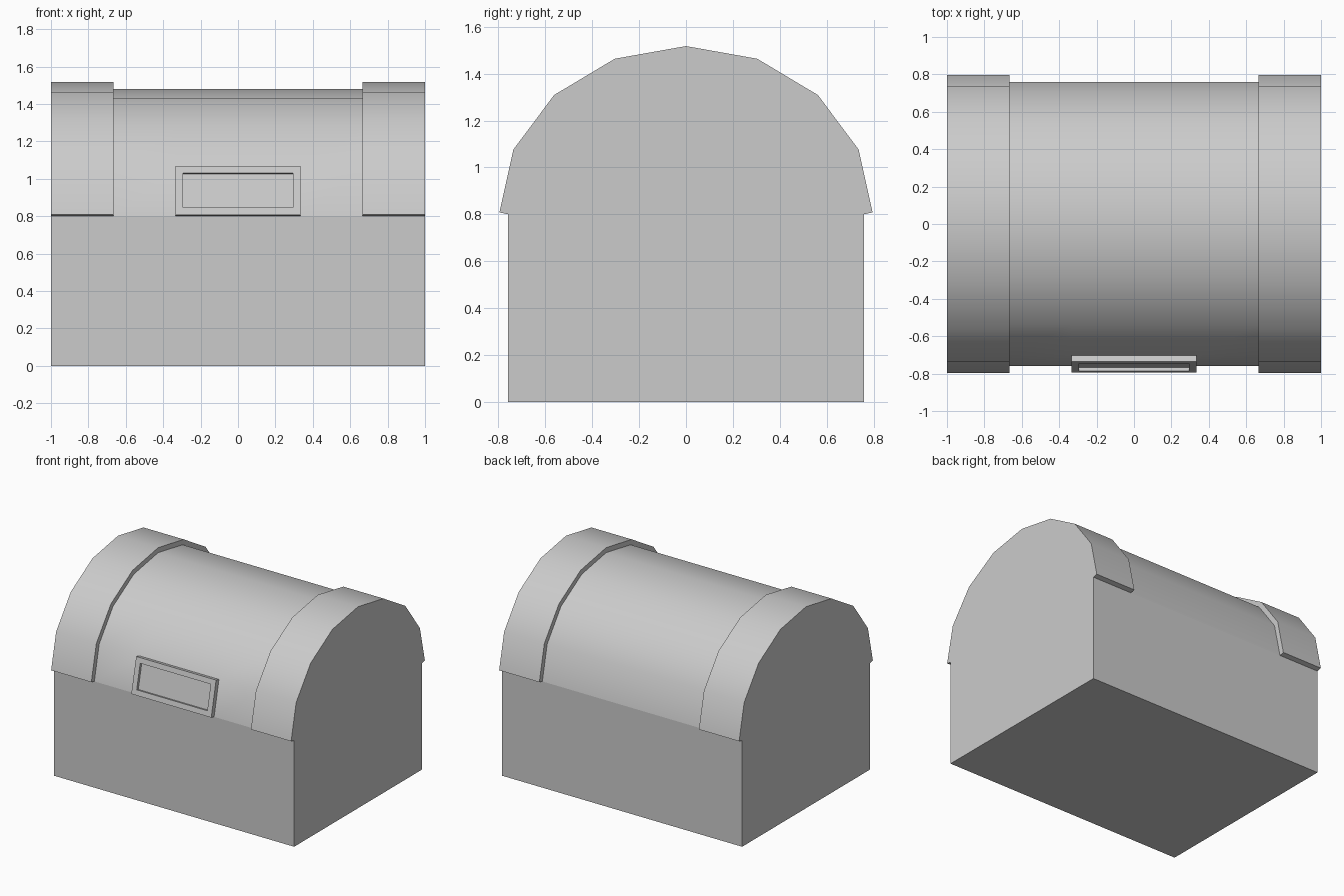
import bpy, bmesh, math
from mathutils import Vector

if "Cube" in bpy.data.objects:
    bpy.data.objects.remove(bpy.data.objects["Cube"])

W, D, H, RISE = 1.0, 0.76, 0.80, 0.68   # half width, half depth, base height, lid rise
SEG = 8


def finish(name, bm):
    me = bpy.data.meshes.new(name)
    bm.to_mesh(me)
    bm.free()
    ob = bpy.data.objects.new(name, me)
    bpy.context.collection.objects.link(ob)
    return ob


def raise_faces(bm, faces, d):
    """Extrude a face region by an even distance d and return the new faces."""
    bm.normal_update()
    move = {}
    for v in {v for f in faces for v in f.verts}:
        ns = [f.normal for f in v.link_faces if f in faces]
        n = sum(ns, Vector()).normalized()
        move[v.co.to_tuple(5)] = n * (d / n.dot(ns[0]))
    geom = bmesh.ops.extrude_face_region(bm, geom=faces)["geom"]
    for v in geom:
        if isinstance(v, bmesh.types.BMVert):
            v.co += move[v.co.to_tuple(5)]
    old = [f for f in faces if f.is_valid]
    if old:
        bmesh.ops.delete(bm, geom=old, context='FACES_ONLY')
    return [g for g in geom if isinstance(g, bmesh.types.BMFace)]


# Base box, open where the lid sits
bm = bmesh.new()
bmesh.ops.create_cube(bm, size=1)
for v in bm.verts:
    v.co = (v.co.x * 2 * W, v.co.y * 2 * D, (v.co.z + 0.5) * H)
bm.normal_update()
bmesh.ops.delete(bm, geom=[f for f in bm.faces if f.normal.z > 0.5], context='FACES_ONLY')
finish("chest_base", bm)

# Domed lid: faceted arch swept through the section lines
bm = bmesh.new()
xs = [-W, -0.665, -0.333, 0.333, 0.665, W]
arch = [(-D * math.cos(math.pi * k / SEG), H + RISE * math.sin(math.pi * k / SEG))
        for k in range(SEG + 1)]
rows = [[bm.verts.new((x, y, z)) for y, z in arch] for x in xs]
cols = []
for a, b in zip(rows, rows[1:]):
    cols.append([bm.faces.new((a[k], b[k], b[k + 1], a[k + 1])) for k in range(SEG)])
bm.faces.new(rows[0])
bm.faces.new(rows[-1][::-1])
floor = bm.faces.new([r[0] for r in rows] + [r[-1] for r in reversed(rows)])
bmesh.ops.recalc_face_normals(bm, faces=bm.faces[:])
bmesh.ops.delete(bm, geom=[floor], context='FACES_ONLY')

# Lock plate with a recessed panel on the front
plate = cols[2][0]
top = raise_faces(bm, [plate], 0.035)
bm.normal_update()
bmesh.ops.inset_individual(bm, faces=top, thickness=0.055)
raise_faces(bm, top, -0.02)

# Raised bands at both ends
for c in (cols[0], cols[4]):
    raise_faces(bm, c, 0.037)
bmesh.ops.recalc_face_normals(bm, faces=bm.faces[:])
lid = finish("chest_lid", bm)

# Smooth arch, crisp band and plate edges
bpy.context.view_layer.objects.active = lid
lid.select_set(True)
bpy.ops.object.shade_smooth_by_angle(angle=math.radians(30))
